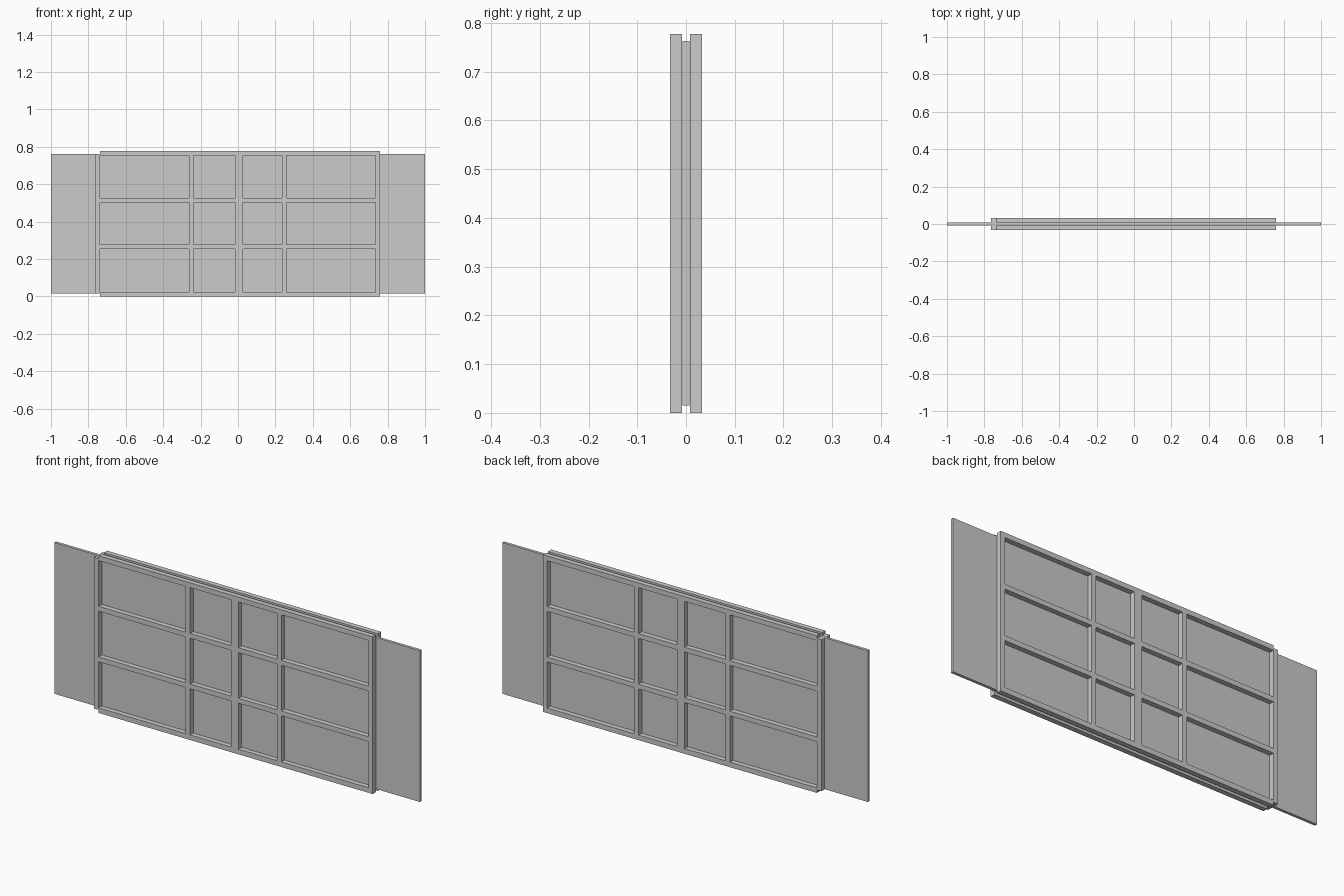
import bpy
import bmesh
from mathutils import Matrix

if "Cube" in bpy.data.objects:
    bpy.data.objects.remove(bpy.data.objects["Cube"])


def box(bm, x0, x1, y0, y1, z0, z1):
    centre = ((x0 + x1) / 2, (y0 + y1) / 2, (z0 + z1) / 2)
    size = (x1 - x0, y1 - y0, z1 - z0, 1)
    bmesh.ops.create_cube(bm, size=1, matrix=Matrix.Translation(centre) @ Matrix.Diagonal(size))


def finish(bm, name):
    mesh = bpy.data.meshes.new(name)
    bm.to_mesh(mesh)
    bm.free()
    obj = bpy.data.objects.new(name, mesh)
    bpy.context.collection.objects.link(obj)
    return obj


Y_IN, Y_OUT = 0.008, 0.033
RAILS = [(0.0, 0.025), (0.253, 0.277), (0.503, 0.527), (0.753, 0.777)]
MULLIONS = [(-0.263, -0.239), (-0.015, 0.026), (0.236, 0.260), (0.736, 0.760)]

# Wide thin pane
bm = bmesh.new()
box(bm, -1, 1, -0.007, 0.007, 0.015, 0.763)
finish(bm, "pane")

# Long horizontal rails, on the front and mirrored to the back
bm = bmesh.new()
for z0, z1 in RAILS:
    box(bm, -0.739, 0.760, -Y_OUT, -Y_IN, z0, z1)
rails = finish(bm, "rails")

# Left stile at the rail ends, and short uprights between the rails
bm = bmesh.new()
box(bm, -0.764, -0.739, -Y_OUT, -Y_IN, 0.015, 0.763)
for x0, x1 in MULLIONS:
    for low, high in zip(RAILS, RAILS[1:]):
        box(bm, x0, x1, -Y_OUT, -Y_IN, low[1], high[0])
uprights = finish(bm, "uprights")

# Matching frame on the back
for obj in (rails, uprights):
    mod = obj.modifiers.new("back_copy", 'MIRROR')
    mod.use_axis = (False, True, False)
    mod.use_mirror_merge = False
